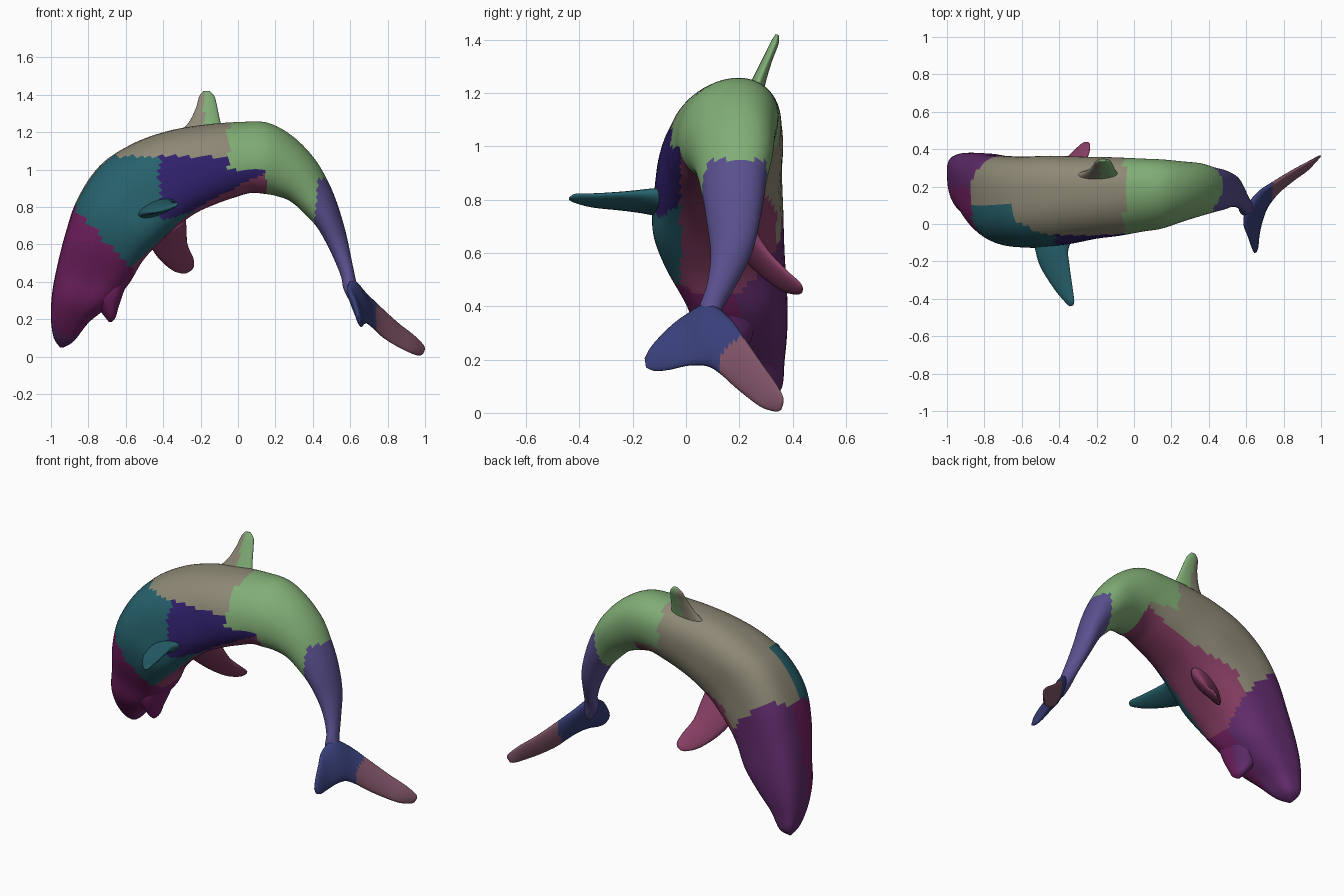
import bpy, bmesh, math
from mathutils import Vector as V

COL = {"plum": (.17, .015, .12), "violet": (.12, .025, .15), "teal": (.02, .12, .15),
       "navy": (.03, .015, .15), "tan": (.27, .25, .18), "green": (.22, .42, .18),
       "indigo": (.1, .08, .27), "rose": (.25, .05, .13), "blue": (.04, .05, .19),
       "dusk": (.22, .09, .14)}
NAMES = list(COL)
MATS = []
for n in NAMES:
    m = bpy.data.materials.new(n)
    m.diffuse_color = (*COL[n], 1)
    MATS.append(m)


def smooth_rows(rows, steps):
    """Catmull-Rom interpolation between rows of numbers."""
    out = []
    for i in range(len(rows) - 1):
        p = [rows[max(i - 1, 0)], rows[i], rows[i + 1], rows[min(i + 2, len(rows) - 1)]]
        for s in range(steps):
            t = s / steps
            out.append([.5 * (2 * b + (c - a) * t + (2 * a - 5 * b + 4 * c - d) * t * t
                              + (3 * b - a - 3 * c + d) * t ** 3) for a, b, c, d in zip(*p)])
    return out + [list(rows[-1])]


def loft(name, rings, colour):
    bm = bmesh.new()
    vs = [[bm.verts.new(p) for p in r] for r in rings]
    n = len(rings[0])
    for a, b in zip(vs, vs[1:]):
        for i in range(n):
            bm.faces.new((a[i], a[(i + 1) % n], b[(i + 1) % n], b[i]))
    bm.faces.new(vs[0])
    bm.faces.new(vs[-1])
    bmesh.ops.recalc_face_normals(bm, faces=bm.faces)
    for f in bm.faces:
        f.smooth = True
        f.material_index = NAMES.index(colour(f.calc_center_median()))
    me = bpy.data.meshes.new(name)
    bm.to_mesh(me)
    bm.free()
    for m in MATS:
        me.materials.append(m)
    ob = bpy.data.objects.new(name, me)
    bpy.context.collection.objects.link(ob)


def power(v, e):
    return math.copysign(abs(v) ** e, v)


def trunk(name, rows, colour, lean=.2, n=64):
    """Rows: back x, z, belly x, z, middle y, half width; lean rolls the section."""
    rings = []
    rows = smooth_rows(rows, 6)
    for k, (bx, bz, vx, vz, y, w) in enumerate(rows):
        # the head is fuller than the tail
        e = .72 + .25 * min(1, max(0, k / len(rows) - .3) / .25)
        c, h = V(((bx + vx) / 2, y, (bz + vz) / 2)), V(((bx - vx) / 2, 0, (bz - vz) / 2))
        rings.append([c + V((0, w * power(math.cos(a), e), 0)) + h * power(math.sin(a + lean), e)
                      for a in (2 * math.pi * (i + .3) / n for i in range(n))])
    loft(name, rings, colour)


def fin(name, rows, colour, n=20):
    """Rows: leading point, trailing point, half thickness."""
    rows = smooth_rows(rows, 5)
    mid = [(V(r[:3]) + V(r[3:6])) / 2 for r in rows]
    rings = []
    for i, r in enumerate(rows):
        lead, trail = V(r[:3]), V(r[3:6])
        span = mid[min(i + 1, len(mid) - 1)] - mid[max(i - 1, 0)]
        nor = (trail - lead).cross(span).normalized()
        rings.append([lead.lerp(trail, (1 - math.cos(a)) / 2) + nor * r[6] * math.sin(a)
                      for a in (2 * math.pi * k / n for k in range(n))])
    loft(name, rings, colour)


def body_colour(p):
    x, y, z = p
    if x > .42 + (z - .85) * .1 and z < .95:
        return "indigo"
    if x > (.15 if z < 1 else -.05):
        return "green"
    if z < .8 - (x + .88) * 1.05 + max(0, y - .2):
        return "violet" if y > .2 else "plum"
    if z < .75 + (x + .5) * .35 and -.02 < y < .34:
        return "rose"
    if y < .12 and z < 1.07:
        return "teal" if x < -.42 or z < .7 + (x + .5) * .3 else "navy"
    return "tan"


# Arched body from snout to tail stock
trunk("body", [
    (-.95, .048, -.93, .05, .3, .015), (-.985, .1, -.875, .085, .29, .07),
    (-1, .2, -.8, .18, .25, .12), (-.995, .33, -.705, .26, .215, .165),
    (-.97, .47, -.59, .38, .19, .19), (-.925, .65, -.51, .51, .145, .225),
    (-.86, .84, -.42, .61, .12, .245), (-.74, 1.02, -.32, .7, .12, .24),
    (-.57, 1.135, -.22, .77, .13, .235), (-.38, 1.205, -.12, .815, .14, .22),
    (-.18, 1.24, -.02, .85, .147, .21), (.02, 1.255, .07, .875, .155, .195),
    (.16, 1.25, .14, .87, .16, .185), (.29, 1.18, .2, .86, .17, .165),
    (.4, 1.07, .28, .83, .18, .145), (.475, .95, .36, .76, .18, .122),
    (.53, .82, .43, .68, .18, .105), (.575, .67, .5, .55, .172, .08),
    (.605, .53, .55, .43, .132, .055), (.63, .41, .565, .36, .09, .045),
    (.65, .34, .61, .28, .08, .035), (.67, .27, .66, .26, .08, .01)], body_colour)

# Short lower jaw, leaving the mouth notch in front of it
trunk("lower_jaw", [
    (-.8, .46, -.58, .42, .16, .14), (-.79, .33, -.615, .335, .155, .12),
    (-.745, .255, -.64, .26, .15, .085), (-.71, .21, -.655, .208, .145, .05),
    (-.69, .185, -.675, .185, .14, .012)], lambda p: "violet" if p.y > .16 else "plum")

# Dorsal fin
fin("dorsal_fin", [
    (-.34, .25, 1.17, -.07, .25, 1.18, .035), (-.265, .275, 1.25, -.095, .28, 1.26, .025),
    (-.225, .305, 1.33, -.11, .31, 1.33, .018), (-.208, .332, 1.39, -.125, .335, 1.39, .015),
    (-.185, .342, 1.42, -.15, .342, 1.42, .006)], lambda p: "green" if p.x > -.18 else "tan")

# Pectoral fins
fin("front_pectoral_fin", [
    (-.55, -.03, .74, -.3, -.03, .83, .055), (-.53, -.13, .755, -.35, -.13, .83, .036),
    (-.5, -.23, .765, -.345, -.22, .825, .024), (-.425, -.35, .775, -.33, -.33, .82, .017),
    (-.37, -.415, .79, -.32, -.41, .82, .012), (-.345, -.44, .8, -.325, -.435, .81, .004)],
    lambda p: "teal")
fin("back_pectoral_fin", [
    (-.49, .17, .64, -.28, .2, .75, .05), (-.45, .245, .56, -.275, .25, .68, .036),
    (-.405, .3, .505, -.27, .31, .6, .025), (-.345, .365, .458, -.24, .38, .53, .018),
    (-.295, .415, .445, -.235, .425, .49, .012), (-.27, .435, .45, -.245, .438, .468, .004)],
    lambda p: "rose")

# Twisted tail flukes, one lobe tip to the other
fin("tail_flukes", [
    (.643, -.155, .205, .655, -.15, .17, .004), (.635, -.13, .25, .66, -.115, .157, .014),
    (.615, -.07, .315, .665, -.06, .162, .02), (.59, 0, .37, .68, .01, .177, .027),
    (.61, .085, .41, .7, .08, .175, .034), (.665, .165, .355, .735, .13, .145, .028),
    (.745, .22, .28, .78, .18, .1, .023), (.85, .285, .185, .85, .235, .055, .018),
    (.94, .335, .115, .92, .285, .02, .014), (.99, .362, .065, .965, .335, .005, .009),
    (1, .365, .04, .985, .355, .01, .003)], lambda p: "blue" if p.x < .74 else "dusk")
